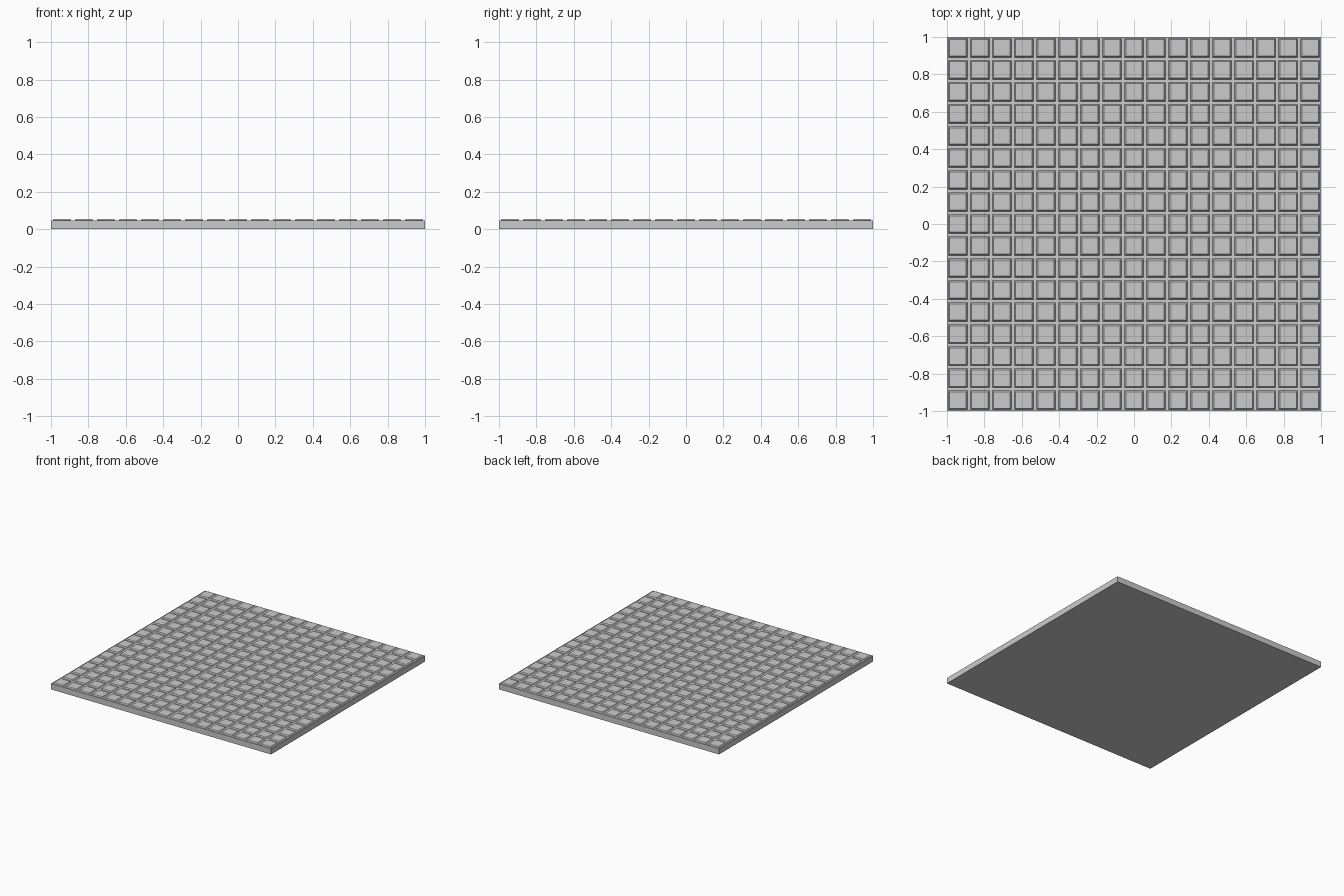
import bpy, bmesh

if "Cube" in bpy.data.objects:
    bpy.data.objects.remove(bpy.data.objects["Cube"])

N = 17            # tiles per side
PITCH = 2 / N
BASE_TOP, TILE_TOP = 0.047, 0.055
FOOT, CROWN = 0.050, 0.044   # half widths of a tile at bottom and top


def new_object(name, bm):
    mesh = bpy.data.meshes.new(name)
    bm.to_mesh(mesh)
    bm.free()
    obj = bpy.data.objects.new(name, mesh)
    bpy.context.collection.objects.link(obj)
    return obj


# Flat base slab
bm = bmesh.new()
bmesh.ops.create_cube(bm, size=1)
bmesh.ops.scale(bm, vec=(2, 2, BASE_TOP), verts=bm.verts)
bmesh.ops.translate(bm, vec=(0, 0, BASE_TOP / 2), verts=bm.verts)
new_object("base_slab", bm)

# Raised square tiles with sloped sides, sitting on the slab
bm = bmesh.new()
for i in range(N):
    for j in range(N):
        x, y = (i - (N - 1) / 2) * PITCH, (j - (N - 1) / 2) * PITCH
        tile = bmesh.ops.create_cube(bm, size=2)["verts"]
        for v in tile:
            top = v.co.z > 0
            r = CROWN if top else FOOT
            v.co = (x + v.co.x * r, y + v.co.y * r, TILE_TOP if top else BASE_TOP)
bottoms = [f for f in bm.faces if all(abs(v.co.z - BASE_TOP) < 1e-5 for v in f.verts)]
bmesh.ops.delete(bm, geom=bottoms, context='FACES_ONLY')
new_object("raised_tiles", bm)
